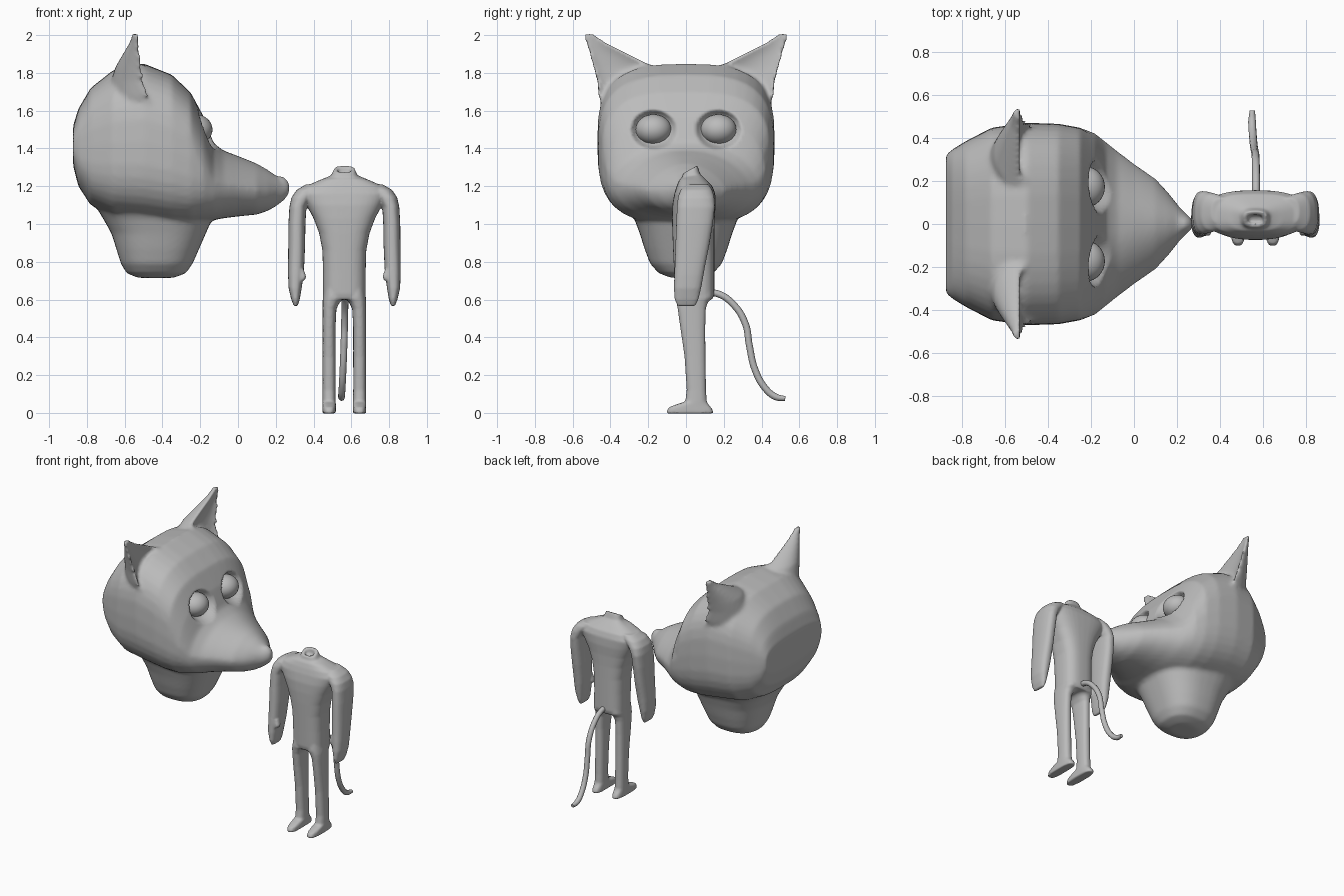
import bpy, bmesh, math
from mathutils import Vector

if "Cube" in bpy.data.objects:
    bpy.data.objects.remove(bpy.data.objects["Cube"])

grey = bpy.data.materials.new("plain grey")
grey.diffuse_color = (0.5, 0.5, 0.5, 1)
grey.use_nodes = True
grey.node_tree.nodes["Principled BSDF"].inputs["Base Color"].default_value = grey.diffuse_color
N = 40


def unit_oval(e):
    """Points of a unit superellipse with exponent e."""
    pts = []
    for i in range(N):
        a = 2 * math.pi * i / N
        c, s = math.cos(a), math.sin(a)
        pts.append((math.copysign(abs(c) ** (2 / e), c), math.copysign(abs(s) ** (2 / e), s)))
    return pts


def level(z, x0, x1, y0, y1, e=2.5, tilt=0):
    """Horizontal section filling x0..x1, y0..y1."""
    cx, cy, hx, hy = (x0 + x1) / 2, (y0 + y1) / 2, (x1 - x0) / 2, (y1 - y0) / 2
    return [Vector((cx + hx * u, cy + hy * v, z + tilt * hy * v)) for u, v in unit_oval(e)]


def upright(x, hw, z0, z1, e=3.0, taper=0):
    """Section across the head, narrower at the top when tapered."""
    cz, hz = (z0 + z1) / 2, (z1 - z0) / 2
    return [Vector((x, hw * u * (1 - taper * max(v, 0)), cz + hz * v)) for u, v in unit_oval(e)]


def crescent(z, front, back, y0, y1):
    """Ear section: hollow at the front, rounded behind."""
    pts = []
    for i in range(N):
        a = 2 * math.pi * i / N
        s = math.sin(a)
        depth = (front - back) * abs(s) * (1 if s < 0 else 0.3)
        pts.append(Vector((front - depth, (y0 + y1) / 2 + (y1 - y0) / 2 * math.cos(a), z)))
    return pts


def loft(bm, rings, axis=None, centre=0):
    """Skin rings into a closed shell, optionally with a mirrored twin."""
    for flip in ([False, True] if axis is not None else [False]):
        rows = []
        for ring in rings:
            row = []
            for p in ring:
                q = p.copy()
                if flip:
                    q[axis] = 2 * centre - q[axis]
                row.append(bm.verts.new(q))
            rows.append(row)
        for a, b in zip(rows, rows[1:]):
            for i in range(N):
                j = (i + 1) % N
                bm.faces.new((a[i], a[j], b[j], b[i]))
        bm.faces.new(rows[0][::-1])
        bm.faces.new(rows[-1])


def finish(name, bm, voxel, smooth):
    """Fuse the overlapping shells into one soft skin."""
    bmesh.ops.recalc_face_normals(bm, faces=bm.faces)
    me = bpy.data.meshes.new(name)
    bm.to_mesh(me)
    bm.free()
    ob = bpy.data.objects.new(name, me)
    bpy.context.collection.objects.link(ob)
    bpy.context.view_layer.objects.active = ob
    m = ob.modifiers.new("fuse", 'REMESH')
    m.mode, m.voxel_size = 'VOXEL', voxel
    m = ob.modifiers.new("soften", 'SMOOTH')
    m.factor, m.iterations = 0.5, smooth
    for n in ("fuse", "soften"):
        bpy.ops.object.modifier_apply(modifier=n)
    ob.data.materials.clear()
    ob.data.materials.append(grey)
    ob.data.polygons.foreach_set("use_smooth", [True] * len(ob.data.polygons))
    return ob


# Head: skull and muzzle along x
bm = bmesh.new()
loft(bm, [upright(*r) for r in (
    (-.873, .32, 1.31, 1.52), (-.845, .345, 1.20, 1.61), (-.78, .385, 1.10, 1.72),
    (-.66, .447, 1.04, 1.815), (-.5, .470, 1.02, 1.85), (-.35, .465, 1.0, 1.79),
    (-.25, .447, 1.0, 1.695), (-.18, .42, 1.01, 1.565, 2.7, .1),
    (-.13, .38, 1.02, 1.43, 2.5, .2), (-.08, .34, 1.03, 1.39, 2.3, .25),
    (0, .28, 1.04, 1.36, 2.1, .25), (.1, .21, 1.05, 1.32, 2, .25),
    (.16, .145, 1.07, 1.285, 2, .2), (.21, .08, 1.10, 1.25, 2), (.25, .04, 1.13, 1.22, 2))])
# Nose
loft(bm, [upright(.225 + .05 * math.sin(t), .045 * math.cos(t), 1.19 - .065 * math.cos(t),
                  1.19 + .065 * math.cos(t), 2) for t in (-1.4, -.9, -.4, 0, .4, .9, 1.4)])
# Neck stump
loft(bm, [level(*r) for r in (
    (1.35, -.75, -.2, -.35, .35), (1.12, -.77, -.14, -.33, .33), (1.03, -.715, -.135, -.275, .275),
    (.95, -.67, -.17, -.245, .245), (.87, -.645, -.205, -.22, .22), (.79, -.62, -.24, -.19, .19),
    (.74, -.59, -.275, -.145, .145), (.715, -.53, -.34, -.08, .08))])
# Ears
loft(bm, [crescent(*r) for r in (
    (1.60, -.47, -.68, .08, .44), (1.68, -.465, -.68, .08, .465), (1.76, -.485, -.67, .11, .475),
    (1.83, -.50, -.65, .16, .492), (1.90, -.51, -.61, .30, .512), (1.96, -.515, -.575, .42, .532),
    (2.012, -.52, -.56, .50, .545))], axis=1)
head = finish("head", bm, .014, 5)

# Eye sockets pressed into the face
for v in head.data.vertices:
    d = ((abs(v.co.y) - .172) / .12) ** 2 + ((v.co.z - 1.5) / .105) ** 2
    if d < 1 and v.co.x > -.4:
        v.co.x -= .055 * min(1, 2.2 * (1 - d))

# Eyes
for side in (-1, 1):
    bpy.ops.mesh.primitive_uv_sphere_add(segments=32, ring_count=16, location=(-.225, side * .172, 1.5))
    eye = bpy.context.object
    eye.name = "eye"
    eye.scale = (.09, .095, .08)
    eye.data.materials.append(grey)
    bpy.ops.object.shade_smooth()

# Body: torso with a hollow collar
C = .563
bm = bmesh.new()
loft(bm, [level(z, C - h, C + h, y0, y1, 2.8, t) for z, h, y0, y1, t in (
    (.60, .105, -.05, .14, 0), (.63, .113, -.058, .15, 0), (.75, .113, -.063, .15, 0),
    (.86, .116, -.068, .15, 0), (.95, .133, -.072, .15, 0), (1.03, .163, -.074, .152, 0),
    (1.10, .200, -.072, .157, 0), (1.16, .235, -.062, .155, 0), (1.20, .205, -.05, .14, 0),
    (1.235, .125, -.035, .105, 0), (1.255, .07, -.022, .075, .2), (1.29, .054, -.015, .06, .55),
    (1.288, .036, 0, .045, .55), (1.26, .03, .005, .04, .3))])
# Arms with hands
loft(bm, [level(*r) for r in (
    (1.21, .36, .46, .0, .12), (1.18, .31, .43, -.03, .14), (1.14, .283, .39, -.043, .15),
    (1.09, .272, .362, -.048, .153), (1.0, .267, .357, -.052, .142), (.88, .266, .355, -.056, .122),
    (.77, .265, .35, -.06, .10), (.73, .265, .347, -.062, .093), (.66, .268, .337, -.064, .08),
    (.60, .282, .327, -.06, .066), (.565, .296, .315, -.045, .05))], axis=0, centre=C)
# Thumbs
loft(bm, [level(*r) for r in (
    (.76, .325, .348, -.05, -.01), (.72, .325, .361, -.055, -.012), (.70, .325, .352, -.052, -.018))],
    axis=0, centre=C)
# Legs and feet
loft(bm, [level(*r) for r in (
    (.66, .455, .565, -.05, .14), (.61, .449, .565, -.055, .14), (.585, .448, .538, -.05, .115),
    (.55, .448, .521, -.044, .105), (.45, .448, .516, -.03, .102), (.30, .448, .516, -.008, .103),
    (.12, .448, .516, .004, .106), (.06, .447, .517, -.004, .11), (.045, .447, .518, -.05, .118, 3),
    (.03, .447, .518, -.09, .132, 3), (.012, .447, .518, -.102, .143, 3),
    (-.003, .448, .517, -.102, .143, 3))], axis=0, centre=C)
body = finish("body", bm, .0075, 3)

# Tail
cu = bpy.data.curves.new("tail", 'CURVE')
cu.dimensions = '3D'
cu.bevel_depth, cu.bevel_resolution = .018, 4
cu.use_fill_caps = True
path = [(.566, .10, .635), (.566, .17, .63), (.566, .25, .575), (.564, .315, .47), (.561, .335, .36),
        (.556, .365, .23), (.551, .42, .13), (.548, .475, .085), (.549, .525, .076)]
sp = cu.splines.new('BEZIER')
sp.bezier_points.add(len(path) - 1)
for i, (bp, p) in enumerate(zip(sp.bezier_points, path)):
    bp.co = p
    bp.handle_left_type = bp.handle_right_type = 'AUTO'
    bp.radius = .7 if i == len(path) - 1 else 1.0
cu.materials.append(grey)
tail = bpy.data.objects.new("tail", cu)
bpy.context.collection.objects.link(tail)
